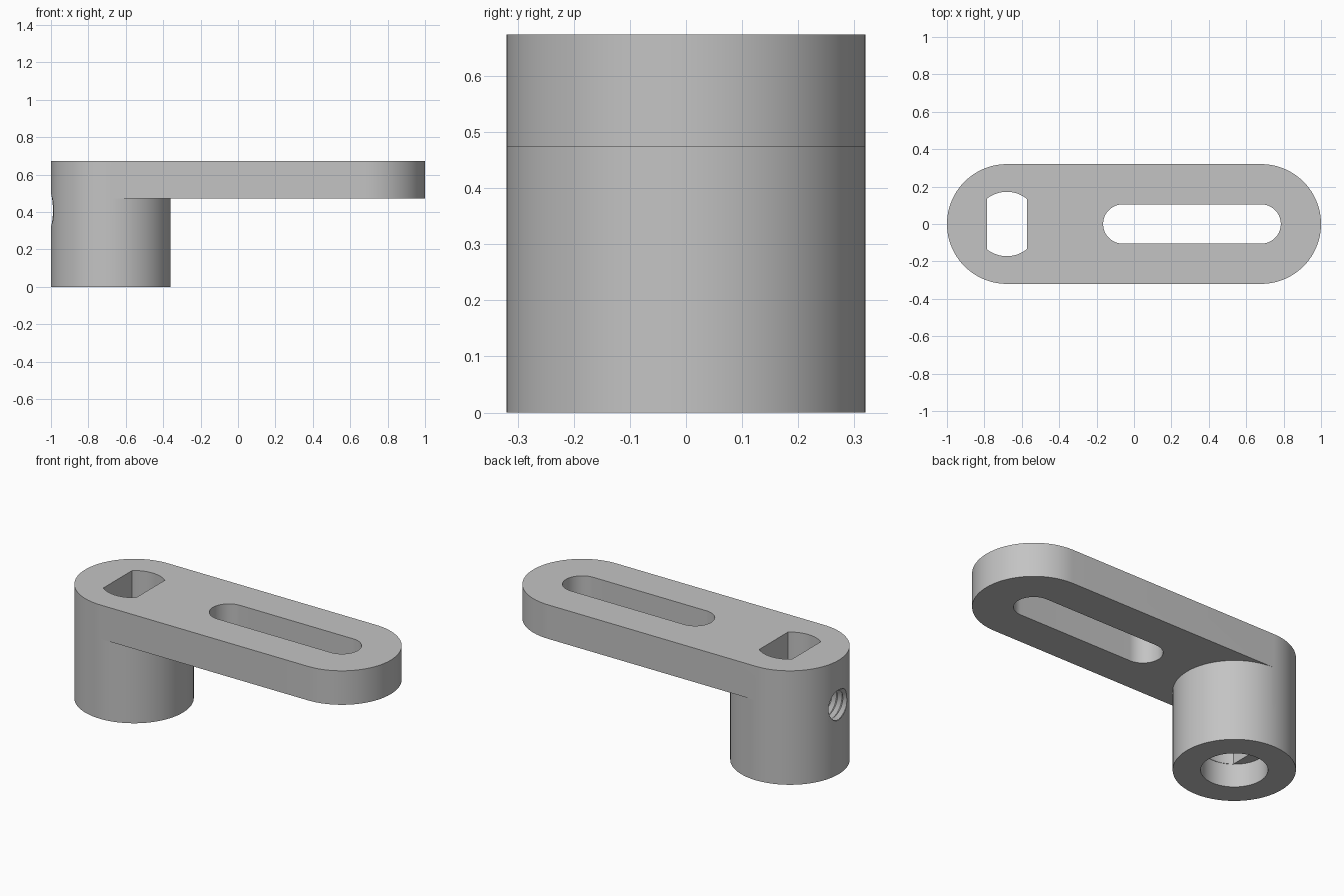
import bpy, bmesh, math
from math import cos, sin, pi

if "Cube" in bpy.data.objects:
    bpy.data.objects.remove(bpy.data.objects["Cube"])

HUB_X, END_X, RADIUS = -0.68, 0.68, 0.32
PLATE_LOW, PLATE_TOP = 0.473, 0.674
STEPS = 48

grey = bpy.data.materials.new("plain grey")
grey.use_nodes = True
grey.diffuse_color = (0.55, 0.55, 0.55, 1)
grey.node_tree.nodes["Principled BSDF"].inputs["Base Color"].default_value = (0.55, 0.55, 0.55, 1)


def arc(cx, r, start, end, steps=STEPS):
    angles = [start + (end - start) * i / steps for i in range(steps + 1)]
    return [(cx + r * cos(a), r * sin(a)) for a in angles]


def add_face(bm, points):
    bm.faces.new([bm.verts.new(p) for p in points])


def cap(bm, outline, z):
    add_face(bm, [(x, y, z) for x, y in outline])


def wall(bm, path, low, high):
    for (ax, ay), (bx, by) in zip(path, path[1:]):
        add_face(bm, [(ax, ay, low), (bx, by, low), (bx, by, high), (ax, ay, high)])


def finish(bm, name):
    bmesh.ops.remove_doubles(bm, verts=bm.verts, dist=0.00005)
    bmesh.ops.recalc_face_normals(bm, faces=bm.faces)
    mesh = bpy.data.meshes.new(name)
    bm.to_mesh(mesh)
    bm.free()
    obj = bpy.data.objects.new(name, mesh)
    bpy.context.collection.objects.link(obj)
    return obj


def prism(name, outline, low, high):
    bm = bmesh.new()
    cap(bm, outline, low)
    cap(bm, outline, high)
    wall(bm, outline + outline[:1], low, high)
    cutter = finish(bm, name)
    cutter.hide_render = True
    return cutter


def thread(name, inner, outer, pitch, turns, start_x, z, n=32):
    # Two interleaved helices joined by sloping flanks, closed at both ends
    bm = bmesh.new()

    def helix(r, shift):
        return [bm.verts.new((start_x + shift + pitch * j / n,
                              r * cos(2 * pi * j / n),
                              z + r * sin(2 * pi * j / n))) for j in range(n * turns + 1)]
    crest, root = helix(inner, 0), helix(outer, pitch / 2)
    for j in range(n * turns):
        bm.faces.new((crest[j], crest[j + 1], root[j + 1], root[j]))
        if j + n < n * turns:
            bm.faces.new((root[j], root[j + 1], crest[j + n + 1], crest[j + n]))
    edges = [e for e in bm.edges if e.is_boundary]
    ends = bmesh.ops.holes_fill(bm, edges=edges, sides=0)["faces"]
    bmesh.ops.poke(bm, faces=ends)
    cutter = finish(bm, name)
    cutter.hide_render = True
    return cutter


# Arm: flat rounded plate growing out of a round hub
bm = bmesh.new()
outer_half = arc(HUB_X, RADIUS, pi / 2, 3 * pi / 2)
inner_half = arc(HUB_X, RADIUS, -pi / 2, pi / 2)
far_half = arc(END_X, RADIUS, -pi / 2, pi / 2)
cap(bm, outer_half + inner_half[1:-1], 0)
cap(bm, outer_half + far_half, PLATE_TOP)
cap(bm, far_half + inner_half[::-1], PLATE_LOW)
wall(bm, outer_half + inner_half[1:], 0, PLATE_LOW)
wall(bm, outer_half + far_half + outer_half[:1], PLATE_LOW, PLATE_TOP)
arm = finish(bm, "slotted_arm")

# Cutters: long slot, round bore, flat-sided shaft hole, threaded screw hole
slot = arc(-0.06, 0.105, pi / 2, 3 * pi / 2) + arc(0.68, 0.105, -pi / 2, pi / 2)
half_angle = math.acos(0.107 / 0.172)
shaft = (arc(HUB_X, 0.172, half_angle, pi - half_angle)
         + arc(HUB_X, 0.172, pi + half_angle, 2 * pi - half_angle))
cutters = [
    prism("slot_cutter", slot, 0.3, 0.9),
    prism("bore_cutter", arc(HUB_X, 0.175, 0, 2 * pi)[:-1], -0.1, 0.136),
    prism("shaft_cutter", shaft, 0.1, 0.9),
    thread("screw_hole_cutter", 0.08, 0.098, 0.036, 10, -1.06, 0.403),
]
bpy.context.view_layer.objects.active = arm
for cutter in cutters:
    mod = arm.modifiers.new(cutter.name, "BOOLEAN")
    mod.operation = "DIFFERENCE"
    mod.solver = "EXACT"
    mod.object = cutter
    bpy.ops.object.modifier_apply(modifier=mod.name)
    bpy.data.objects.remove(cutter)

arm.data.materials.clear()
arm.data.materials.append(grey)
bpy.ops.object.select_all(action="DESELECT")
arm.select_set(True)
bpy.ops.object.shade_smooth_by_angle(angle=math.radians(30))
